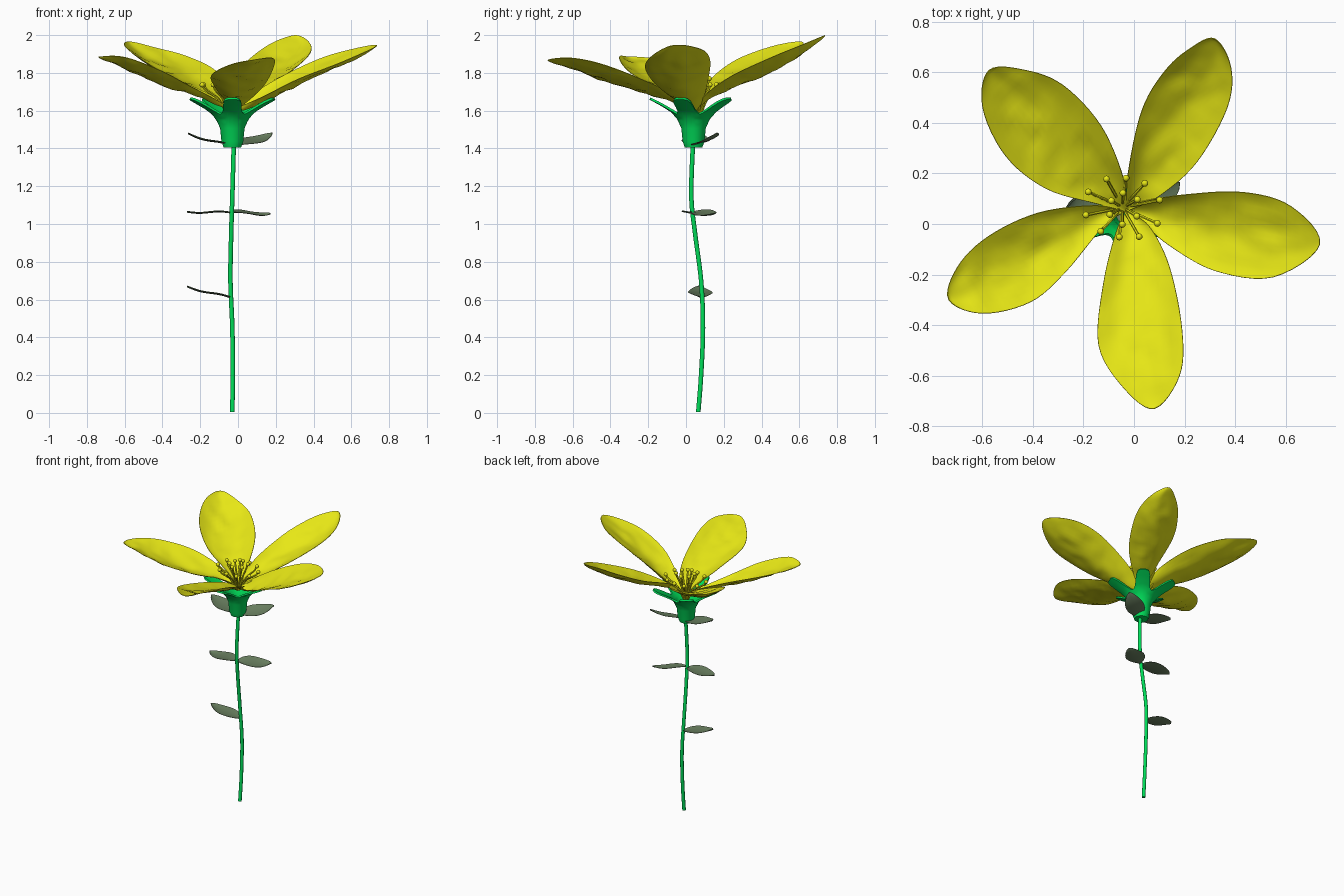
import bpy, bmesh, math
from mathutils import Vector, Matrix, noise

if "Cube" in bpy.data.objects:
    bpy.data.objects.remove(bpy.data.objects["Cube"])


def material(name, rgb):
    m = bpy.data.materials.new(name)
    m.diffuse_color = (*rgb, 1)
    m.use_nodes = True
    m.node_tree.nodes["Principled BSDF"].inputs["Base Color"].default_value = m.diffuse_color
    return m


YELLOW = material("petal yellow", (0.82, 0.82, 0.008))
GREEN = material("stem green", (0.0, 0.72, 0.10))
LEAF = material("leaf grey green", (0.14, 0.21, 0.115))


def finish(bm, name, mat, thickness=0.0):
    bmesh.ops.recalc_face_normals(bm, faces=bm.faces)
    if thickness:
        bmesh.ops.solidify(bm, geom=bm.faces[:], thickness=thickness)
        bmesh.ops.recalc_face_normals(bm, faces=bm.faces)
    for f in bm.faces:
        f.smooth = True
    me = bpy.data.meshes.new(name)
    bm.to_mesh(me)
    bm.free()
    me.set_sharp_from_angle(angle=math.radians(50))
    me.materials.append(mat)
    ob = bpy.data.objects.new(name, me)
    bpy.context.collection.objects.link(ob)
    return ob


def sheet(rows, name, mat, thickness):
    """Grid surface from rows of points."""
    bm = bmesh.new()
    vs = [[bm.verts.new(p) for p in row] for row in rows]
    for a, b in zip(vs, vs[1:]):
        for i in range(len(a) - 1):
            bm.faces.new((a[i], a[i + 1], b[i + 1], b[i]))
    bmesh.ops.remove_doubles(bm, verts=bm.verts, dist=0.0005)
    return finish(bm, name, mat, thickness)


def spline(pts, steps):
    """Smooth curve through the points."""
    pts = [Vector(p) for p in pts]
    q = [pts[0]] + pts + [pts[-1]]
    out = []
    for i in range(1, len(q) - 2):
        a, b, c, d = q[i - 1:i + 3]
        for k in range(steps):
            t = k / steps
            out.append(0.5 * (2 * b + (c - a) * t + (2 * a - 5 * b + 4 * c - d) * t * t
                              + (3 * b - a - 3 * c + d) * t ** 3))
    return out + [pts[-1]]


def tubes(paths, name, mat, radius, sides=8):
    """Round tubes along paths."""
    bm = bmesh.new()
    for path in paths:
        prev = None
        for i, p in enumerate(path):
            d = path[min(i + 1, len(path) - 1)] - path[max(i - 1, 0)]
            u = d.cross(Vector((0.31, 0.95, 0.02))).normalized()
            w = d.cross(u).normalized()
            ring = [bm.verts.new(p + radius * (u * math.cos(a) + w * math.sin(a)))
                    for a in (2 * math.pi * k / sides for k in range(sides))]
            if prev:
                for k in range(sides):
                    j = (k + 1) % sides
                    bm.faces.new((prev[k], prev[j], ring[j], ring[k]))
            else:
                bm.faces.new(ring)
            prev = ring
        bm.faces.new(prev)
    return finish(bm, name, mat)


# Petals: one edge, the tip, the other edge, with a hollowed, slightly crinkled middle
BASE = (-0.03, 0.05, 1.605)


def petal(name, edge_a, tip, edge_b, sag, across=14, steps=6):
    loop = spline([BASE] + edge_a + [tip] + edge_b[::-1] + [BASE], steps)
    half = len(loop) // 2
    rows = []
    for i in range(half + 1):
        a, b, t = loop[i], loop[-1 - i], i / half
        row = []
        for k in range(across + 1):
            v = k / across
            p = a.lerp(b, v)
            bowl = 4 * v * (1 - v) * math.sin(math.pi * t)
            p.z += -sag * bowl + 0.016 * math.sqrt(abs(bowl)) * noise.noise(p * 13)
            row.append(p)
        rows.append(row)
    sheet(rows, name, YELLOW, 0.003)


petal("right_petal",
      [(0.02, 0.085, 1.65), (0.2, 0.115, 1.765), (0.43, 0.125, 1.875), (0.62, 0.07, 1.93)],
      (0.735, -0.08, 1.945),
      [(0.04, 0.0, 1.635), (0.14, -0.085, 1.68), (0.32, -0.185, 1.77), (0.55, -0.21, 1.86)], 0.056)
petal("back_right_petal",
      [(-0.025, 0.2, 1.735), (0.03, 0.45, 1.84), (0.12, 0.605, 1.92), (0.22, 0.695, 1.975)],
      (0.32, 0.735, 1.998),
      [(0.1, 0.11, 1.69), (0.25, 0.245, 1.785), (0.37, 0.46, 1.885), (0.385, 0.62, 1.95)], 0.058)
petal("back_left_petal",
      [(-0.15, 0.08, 1.68), (-0.35, 0.14, 1.775), (-0.51, 0.27, 1.87), (-0.6, 0.46, 1.94)],
      (-0.575, 0.61, 1.965),
      [(-0.04, 0.18, 1.72), (-0.13, 0.39, 1.82), (-0.28, 0.55, 1.89), (-0.43, 0.61, 1.93)], 0.053)
petal("left_petal",
      [(-0.12, -0.01, 1.66), (-0.27, -0.19, 1.738), (-0.41, -0.31, 1.812), (-0.6, -0.355, 1.882)],
      (-0.735, -0.3, 1.885),
      [(-0.15, 0.075, 1.685), (-0.38, 0.045, 1.785), (-0.58, -0.05, 1.845), (-0.7, -0.17, 1.875)], 0.052)
petal("front_petal",
      [(0.06, -0.01, 1.66), (0.14, -0.17, 1.74), (0.19, -0.42, 1.84), (0.18, -0.6, 1.88)],
      (0.08, -0.73, 1.87),
      [(-0.07, -0.03, 1.66), (-0.12, -0.23, 1.725), (-0.14, -0.48, 1.79), (-0.04, -0.65, 1.845)], 0.042)

# Calyx: a flared cup ending in five rounded sepals
CX, CY = -0.03, 0.04
profile = [(0.0, 1.415), (0.038, 1.418), (0.046, 1.44), (0.053, 1.51), (0.075, 1.56),
           (0.11, 1.60), (0.165, 1.635), (0.23, 1.67)]


def cup_height(r):
    for (r0, z0), (r1, z1) in zip(profile, profile[1:]):
        if r <= r1:
            return z0 + (z1 - z0) * (r - r0) / (r1 - r0)
    return profile[-1][1]


SEG = 90
rings = [([r] * SEG, z) for r, z in profile[1:4]]
for j in range(9):
    rs = []
    for s in range(SEG):
        off = (s * 360 / SEG + 90 + 36) % 72 - 36
        rim = 0.098 + 0.130 / (1 + (abs(off) / 17) ** 5)
        rs.append(0.058 + (rim - 0.058) * (j + 1) / 9)
    rings.append((rs, None))
bm = bmesh.new()
prev = None
for rs, z in rings:
    ring = []
    for s in range(SEG):
        a = 2 * math.pi * s / SEG
        ring.append(bm.verts.new((CX + rs[s] * math.cos(a), CY + rs[s] * math.sin(a),
                                  cup_height(rs[s]) if z is None else z)))
    if prev:
        for s in range(SEG):
            n = (s + 1) % SEG
            bm.faces.new((prev[s], prev[n], ring[n], ring[s]))
    else:
        bm.faces.new(ring)
    prev = ring
finish(bm, "calyx", GREEN, 0.012)

# Stem
tubes([spline([(-0.03, 0.065, 0.005), (-0.028, 0.08, 0.2), (-0.03, 0.09, 0.45), (-0.04, 0.08, 0.7),
               (-0.036, 0.048, 0.95), (-0.03, 0.028, 1.15), (-0.022, 0.037, 1.43)], 6)],
      "stem", GREEN, 0.0122, 12)

# Stamens: outer ring and shorter-reaching inner ring
paths = []
for count, reach, top, turn in ((10, 0.135, 1.737, 0.2), (6, 0.06, 1.77, 0.5)):
    for k in range(count):
        a = turn + 2 * math.pi * k / count
        r = reach * (1 + 0.13 * math.sin(5 * k + 1))
        d = Vector((math.cos(a), math.sin(a), 0))
        c = Vector((-0.045, 0.065, 0))
        paths.append(spline([c + d * 0.015 + Vector((0, 0, 1.58)), c + d * r * 0.4 + Vector((0, 0, 1.66)),
                             c + d * r * 0.85 + Vector((0, 0, top - 0.03)),
                             c + d * r + Vector((0, 0, top))], 4))
tubes(paths, "stamen_filaments", YELLOW, 0.006, 6)
bm = bmesh.new()
for p in paths:
    bmesh.ops.create_icosphere(bm, subdivisions=2, radius=0.0135, matrix=Matrix.Translation(p[-1]))
finish(bm, "stamen_tips", YELLOW)


# Leaves: pointed blades with a gently waved midrib, rolled about their length
def leaf(name, base, tip, width, roll, bend):
    base, tip = Vector(base), Vector(tip)
    d = (tip - base).normalized()
    side = d.cross(Vector((0, 0, 1))).normalized()
    side = Matrix.Rotation(math.radians(roll), 3, d) @ side
    rows = []
    for i in range(15):
        t = i / 14
        mid = base.lerp(tip, t)
        mid.z += -bend * math.sin(math.pi * t) + 0.005 * math.sin(2 * math.pi * t)
        w = width / 2 * math.sin(math.pi * t ** 0.9) ** 0.65 if 0 < i < 14 else 0.001
        rows.append([mid + side * w * v + Vector((0, 0, 0.008 * v * v)) for v in (-1, -0.5, 0, 0.5, 1)])
    sheet(rows, name, LEAF, 0.002)


leaf("top_left_leaf", (-0.03, 0.04, 1.412), (-0.265, 0.065, 1.475), 0.15, 0, 0.008)
leaf("top_right_leaf", (-0.02, 0.04, 1.412), (0.182, 0.165, 1.475), 0.125, 14, 0.008)
leaf("middle_left_leaf", (-0.035, 0.035, 1.055), (-0.27, 0.05, 1.06), 0.13, 0, 0.0)
leaf("middle_right_leaf", (-0.03, 0.035, 1.058), (0.172, 0.15, 1.05), 0.125, 10, 0.003)
leaf("bottom_left_leaf", (-0.035, 0.085, 0.605), (-0.27, 0.065, 0.665), 0.13, 0, 0.004)
